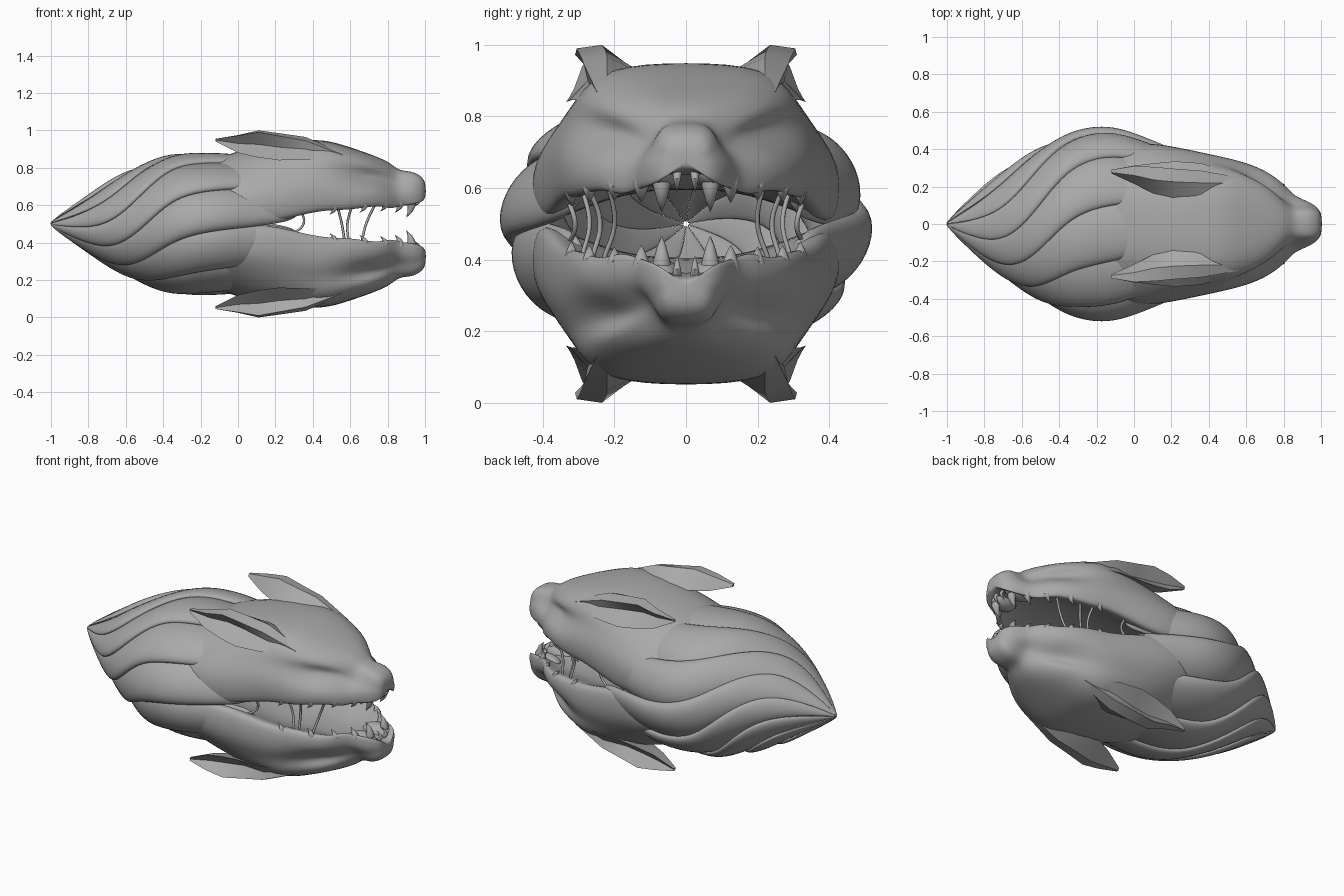
import bpy, bmesh
from math import sin, cos, radians, pi

cube = bpy.data.objects.get("Cube")
if cube:
    bpy.data.objects.remove(cube, do_unlink=True)

grey = bpy.data.materials.new("plain_grey")
grey.use_nodes = True
grey.diffuse_color = (0.4, 0.4, 0.4, 1)
grey.node_tree.nodes["Principled BSDF"].inputs["Base Color"].default_value = (0.4, 0.4, 0.4, 1)

MID = 0.5  # height of the plane between the two jaws


def flip(rings, side=1, up=1):
    """Mirror rings of points across the centre planes."""
    return [[(x, y * side, MID + (z - MID) * up) for x, y, z in r] for r in rings]


def loft(name, rings, levels=0, angle=40):
    """Skin a row of equal rings, cap both ends and smooth the result."""
    bm = bmesh.new()
    rows = [[bm.verts.new(p) for p in r] for r in rings]
    n = len(rows[0])
    for a, b in zip(rows, rows[1:]):
        for i in range(n):
            j = (i + 1) % n
            bm.faces.new((a[i], a[j], b[j], b[i]))
    bm.faces.new(rows[0])
    bm.faces.new(rows[-1])
    bmesh.ops.recalc_face_normals(bm, faces=bm.faces)
    mesh = bpy.data.meshes.new(name)
    bm.to_mesh(mesh)
    bm.free()
    ob = bpy.data.objects.new(name, mesh)
    bpy.context.collection.objects.link(ob)
    mesh.materials.append(grey)
    if levels:
        sub = ob.modifiers.new("smooth", "SUBSURF")
        sub.levels = sub.render_levels = levels
        for p in mesh.polygons:
            p.use_smooth = True
    else:
        bpy.ops.object.select_all(action="DESELECT")
        ob.select_set(True)
        bpy.context.view_layer.objects.active = ob
        bpy.ops.object.shade_smooth_by_angle(angle=radians(angle))
    return ob


# Jaws: x, top height, crown, brow, eye and cheek half widths, lip height
stations = [
    (-.25, .81, .15, .27, .34, .39, .53),
    (.02, .90, .20, .32, .39, .45, .50),
    (.2, .945, .21, .32, .37, .425, .505),
    (.36, .955, .23, .31, .34, .39, .55),
    (.48, .95, .23, .31, .31, .365, .57),
    (.58, .92, .20, .285, .26, .34, .57),
    (.68, .885, .16, .25, .17, .305, .585),
    (.76, .855, .11, .18, .13, .255, .595),
    (.82, .825, .07, .11, .11, .20, .575),
    (.86, .785, .055, .085, .105, .15, .595),
    (.93, .785, .07, .09, .105, .125, .60),
    (.985, .755, .055, .075, .075, .09, .615),
    (1.005, .715, .03, .045, .045, .05, .64),
]


def jaw_ring(x, top, crown, brow, eye, cheek, lip):
    h = top - lip
    half = [(0, top), (crown, top - .03 * h), (brow, lip + .75 * h), (eye, lip + .58 * h),
            (cheek, lip + .36 * h), (cheek * .97, lip), (cheek * .85, lip),
            (cheek * .4, lip + .22 * h), (0, lip + .24 * h)]
    full = half + [(-y, z) for y, z in half[-2:0:-1]]
    return [(x, y, z) for y, z in full]


jaw = [jaw_ring(*s) for s in stations]


def muzzle_pad(cx, cy, cz, rx, ry, rz):
    """Rings of a stretched ball, along x."""
    rings = []
    for i in range(1, 8):
        t = pi * i / 8
        rings.append([(cx - rx * cos(t), cy + ry * sin(t) * cos(a * pi / 6),
                       cz + rz * sin(t) * sin(a * pi / 6)) for a in range(12)])
    return rings


# Lip crease: a small wedge under the nose
crease_outline = [(.055, .735), (.03, .645), (-.03, .645), (-.055, .735)]
crease = [[(x, y * k, .69 + (z - .69) * k) for y, z in crease_outline]
          for x, k in ((.86, .8), (.93, 1), (.985, .9), (1.0, .5))]


def fang(x, y, base, tip, r):
    """A cone that hooks slightly backwards."""
    rings = []
    for t, k in ((0, 1), (.4, .75), (.75, .4), (1, .04)):
        cx = x + .025 * sin(t * pi) - .01 * t
        z = base + (tip - base) * t
        rings.append([(cx + r * k * cos(a * pi / 4), y + r * k * sin(a * pi / 4), z)
                      for a in range(8)])
    return rings


fangs = [(.91, .068, .65, .535, .032), (.85, .125, .64, .56, .03),
         (.95, .025, .65, .59, .014), (.77, .2, .63, .565, .026),
         (.66, .27, .62, .56, .024), (.5, .32, .61, .55, .024)]

# Ear: a thick swept-back blade with a hollow outer face
ear = [
    [(.56, .2, .87), (.56, .22, .88), (.56, .25, .87), (.56, .25, .86), (.56, .26, .85)],
    [(.36, .12, .92), (.36, .22, .965), (.36, .285, .945), (.36, .275, .90), (.36, .325, .845)],
    [(.22, .13, .92), (.22, .225, .985), (.22, .295, .97), (.22, .25, .91), (.22, .335, .84)],
    [(.11, .16, .90), (.11, .235, 1), (.11, .305, .99), (.11, .25, .925), (.11, .325, .855)],
    [(0, .215, .905), (0, .26, .975), (0, .31, .972), (0, .27, .93), (0, .312, .88)],
    [(-.12, .27, .94), (-.12, .275, .955), (-.12, .29, .955), (-.12, .285, .948), (-.12, .29, .94)],
]

for up, level in ((1, "upper"), (-1, "lower")):
    loft(level + "_jaw", flip(jaw, 1, up), 2)
    loft(level + "_lip_crease", flip(crease, 1, up), 2)
    for side, hand in ((1, "left"), (-1, "right")):
        tag = level + "_" + hand
        loft(tag + "_ear", flip(ear, side, up), 0, 35)
        loft(tag + "_muzzle", flip(muzzle_pad(.88, .07, .652, .095, .062, .058), side, up), 2)
        for i, f in enumerate(fangs):
            loft(f"{tag}_fang_{i + 1}", flip(fang(*f), side, up), 0, 50)

# Mane locks: x, half width, half height, twist in degrees, lock half angle
path = [
    (.34, .33, .32, 0, 14), (.18, .40, .34, 0, 20), (.04, .455, .355, 0, 23),
    (-.08, .495, .367, 1, 24), (-.2, .505, .372, 3, 25), (-.33, .48, .372, 9, 25),
    (-.44, .435, .342, 23, 25), (-.55, .38, .30, 43, 25), (-.66, .31, .245, 63, 24),
    (-.77, .228, .175, 76, 22), (-.88, .13, .10, 82, 20), (-.96, .055, .045, 84, 20),
    (-1.005, .004, .004, 84, 20),
]
# Lock section: place across the lock, and depth; one edge overhangs its neighbour
section = [(-1, .9), (-.5, 1), (.1, 1.05), (.7, 1.06), (1.05, .98), (.6, .86), (-.6, .83)]
LOCKS = 10
for k in range(LOCKS):
    middle = 360 * (k + .5) / LOCKS
    rings = []
    for x, a, b, twist, spread in path:
        ring = []
        for u, depth in section:
            t = radians(middle + twist + u * spread)
            ring.append((x, a * depth * cos(t), MID + b * depth * sin(t)))
        rings.append(ring)
    loft(f"mane_lock_{k + 1}", rings, 2)

# Thin strings stretched between the jaws
strings = [
    [(.53, .29, .6), (.555, .27, .5), (.57, .29, .41)],
    [(.61, .27, .6), (.585, .24, .5), (.59, .26, .41)],
    [(.74, .22, .62), (.685, .20, .5), (.66, .23, .4)],
    [(.34, .33, .57), (.35, .31, .5), (.28, .33, .44)],
]
for side, hand in ((1, "left"), (-1, "right")):
    for i, points in enumerate(strings):
        curve = bpy.data.curves.new(f"{hand}_mouth_string_{i + 1}", "CURVE")
        curve.dimensions = "3D"
        curve.bevel_depth = .007
        curve.bevel_resolution = 1
        spline = curve.splines.new("BEZIER")
        spline.bezier_points.add(len(points) - 1)
        for bp, (x, y, z) in zip(spline.bezier_points, points):
            bp.co = (x, y * side, z)
            bp.handle_left_type = bp.handle_right_type = "AUTO"
        curve.materials.append(grey)
        bpy.context.collection.objects.link(bpy.data.objects.new(curve.name, curve))
